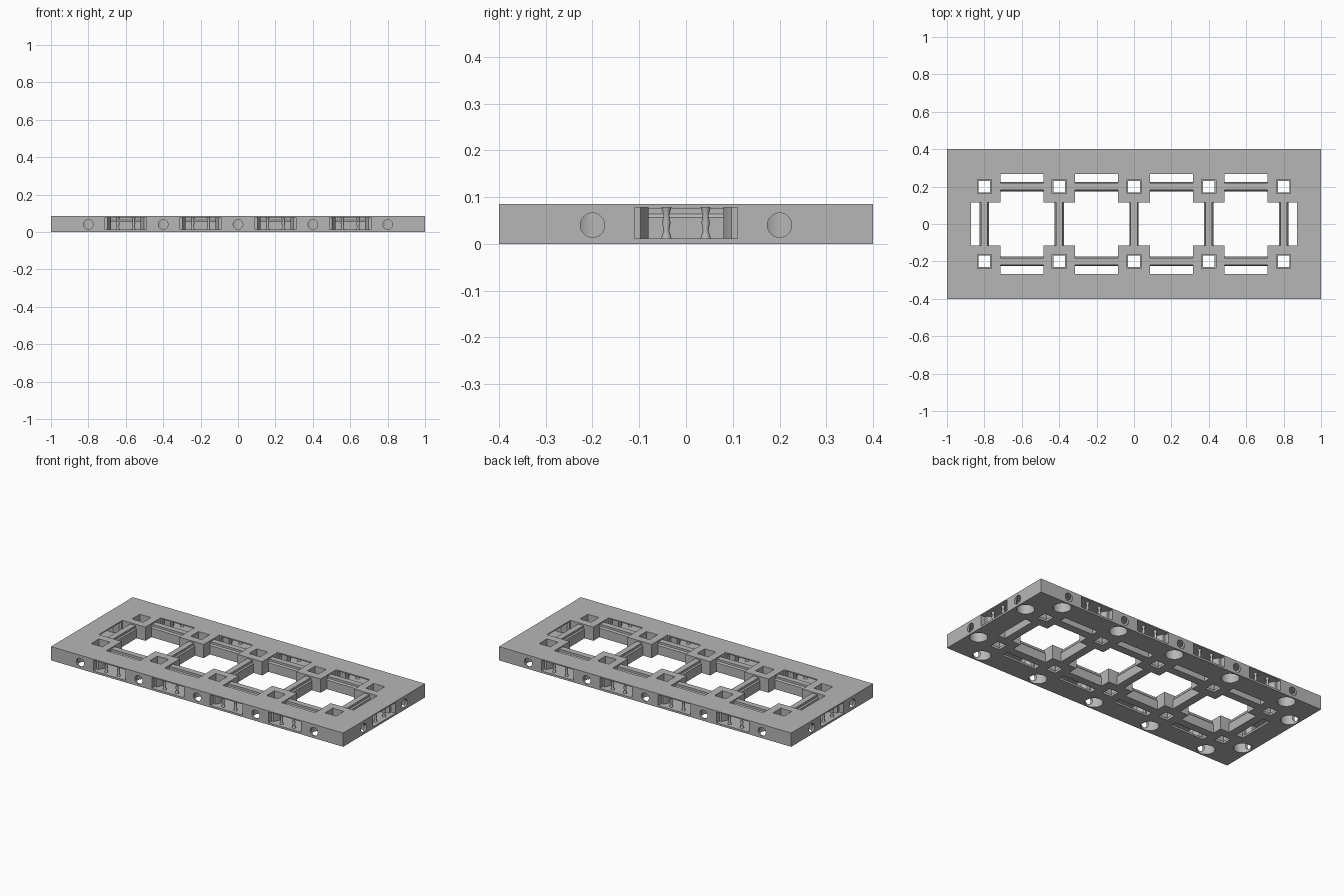
import bpy, bmesh, math
from mathutils import Matrix, Vector

if "Cube" in bpy.data.objects:
    bpy.data.objects.remove(bpy.data.objects["Cube"], do_unlink=True)

HALF_X, HALF_Y, HEIGHT, CELL = 1.0, 0.4, 0.085, 0.4
POST_X = [CELL * i for i in range(-2, 3)]
BAY_X = [CELL * (i + 0.5) for i in range(-2, 2)]
GAP = 0.115

grey = bpy.data.materials.new("plain grey")
grey.use_nodes = True
grey.diffuse_color = (0.47, 0.47, 0.47, 1)
grey.node_tree.nodes["Principled BSDF"].inputs["Base Color"].default_value = (0.47, 0.47, 0.47, 1)


def add_box(bm, x0, x1, y0, y1, z0, z1):
    mid = Vector((x0 + x1, y0 + y1, z0 + z1)) / 2
    size = Matrix.Diagonal((x1 - x0, y1 - y0, z1 - z0, 1))
    bmesh.ops.create_cube(bm, size=1, matrix=Matrix.Translation(mid) @ size)


def add_prism(bm, points, z0, z1, matrix):
    low = [bm.verts.new(matrix @ Vector((x, y, z0))) for x, y in points]
    high = [bm.verts.new(matrix @ Vector((x, y, z1))) for x, y in points]
    bm.faces.new(low)
    bm.faces.new(high)
    n = len(points)
    for i in range(n):
        j = (i + 1) % n
        bm.faces.new((low[i], low[j], high[j], high[i]))


def add_cylinder(bm, radius, depth, matrix):
    bmesh.ops.create_cone(bm, cap_ends=True, segments=32, radius1=radius,
                          radius2=radius, depth=depth, matrix=matrix)


def make_object(name, bm):
    bmesh.ops.recalc_face_normals(bm, faces=bm.faces)
    mesh = bpy.data.meshes.new(name)
    bm.to_mesh(mesh)
    bm.free()
    mesh.materials.append(grey)
    obj = bpy.data.objects.new(name, mesh)
    bpy.context.collection.objects.link(obj)
    return obj


def edge_frame(along, side):
    """Local x runs along an edge, local y points into the plate."""
    turn = {"front": 0, "left": 90, "back": 180, "right": 270}[side]
    reach = HALF_Y if side in ("front", "back") else HALF_X
    return (Matrix.Rotation(math.radians(turn), 4, "Z")
            @ Matrix.Translation((along, -reach, 0)))


LONG, SHORT = ("front", "back"), ("left", "right")
bays = [edge_frame(x, s) for s in LONG for x in BAY_X] + [edge_frame(0, s) for s in SHORT]
pins = [edge_frame(x, s) for s in LONG for x in POST_X]
pins += [edge_frame(y, s) for s in SHORT for y in (-0.2, 0.2)]

# Solid plate
bm = bmesh.new()
add_box(bm, -HALF_X, HALF_X, -HALF_Y, HALF_Y, 0, HEIGHT)
plate = make_object("base_frame", bm)

# Openings, in groups of separate solids
groups = [bmesh.new() for _ in range(7)]
long_opening, bay_openings, post_wells, post_holes, ports, pockets, pin_holes = groups
add_box(long_opening, -0.872, 0.872, -GAP, GAP, -0.1, 0.2)
for x in BAY_X:
    add_box(bay_openings, x - GAP, x + GAP, -0.267, 0.267, -0.11, 0.21)
for x in POST_X:
    for y in (-0.2, 0.2):
        add_box(post_wells, x - 0.038, x + 0.038, y - 0.038, y + 0.038, 0.015, 0.2)
        add_box(post_holes, x - 0.031, x + 0.031, y - 0.031, y + 0.031, -0.1, 0.18)

# Clip ports: wide mouth, narrow throat, wide chamber
half_port = [(0.11, -0.02), (0.11, 0.03), (0.097, 0.03), (0.08, 0.06),
             (0.08, 0.09), (0.105, 0.112), (0.105, 0.15)]
port_plan = half_port + [(-x, y) for x, y in reversed(half_port)]
for m in bays:
    add_prism(ports, port_plan, 0.012, 0.078, m)

# Pin holes in the edges, opening into round pockets underneath
for m in pins:
    add_cylinder(pockets, 0.05, 0.1, m @ Matrix.Translation((0, 0.058, 0.018)))
    add_cylinder(pin_holes, 0.026, 0.08,
                 m @ Matrix.Translation((0, 0.02, 0.04)) @ Matrix.Rotation(math.pi / 2, 4, "X"))

cutters = []
for i, group in enumerate(groups):
    cutter = make_object("cutter_%d" % i, group)
    cutter.hide_render = True
    cutters.append(cutter)
    mod = plate.modifiers.new("cut", "BOOLEAN")
    mod.operation, mod.solver, mod.object = "DIFFERENCE", "EXACT", cutter

# Bake the cuts and drop the cutters
graph = bpy.context.evaluated_depsgraph_get()
baked = bpy.data.meshes.new_from_object(plate.evaluated_get(graph))
plate.modifiers.clear()
plate.data = baked
for cutter in cutters:
    bpy.data.objects.remove(cutter, do_unlink=True)

# Stepped ribs joining the posts
half_rib = [(0.025, 0), (0.025, 0.056), (0.018, 0.064), (0.018, 0.077)]
rib_section = half_rib + [(-x, z) for x, z in reversed(half_rib)]
upright = Matrix.Rotation(math.pi / 2, 4, "X")
bm = bmesh.new()
for x in POST_X:
    add_prism(bm, rib_section, -GAP, GAP, Matrix.Translation((x, 0, 0)) @ upright)
make_object("cross_ribs", bm)
bm = bmesh.new()
for x in BAY_X:
    for y in (-0.2, 0.2):
        add_prism(bm, rib_section, -GAP, GAP, Matrix.Translation((x, y, 0))
                  @ Matrix.Rotation(math.pi / 2, 4, "Z") @ upright)
make_object("long_ribs", bm)

# Wavy pillars that hold up each port roof
bm = bmesh.new()
radii = [0.011, 0.006, 0.009, 0.006, 0.011]
step = 0.066 / (len(radii) - 1)
for m in bays:
    for x in (-0.042, 0.042):
        for i in range(len(radii) - 1):
            bmesh.ops.create_cone(bm, cap_ends=False, segments=12, radius1=radii[i],
                                  radius2=radii[i + 1], depth=step,
                                  matrix=m @ Matrix.Translation((x, 0.03, 0.012 + step * (i + 0.5))))
bmesh.ops.remove_doubles(bm, verts=bm.verts, dist=0.0005)
pillars = make_object("port_pillars", bm)

bpy.ops.object.select_all(action="DESELECT")
for obj in (plate, pillars):
    obj.select_set(True)
bpy.context.view_layer.objects.active = plate
bpy.ops.object.shade_smooth_by_angle(angle=math.radians(30))
